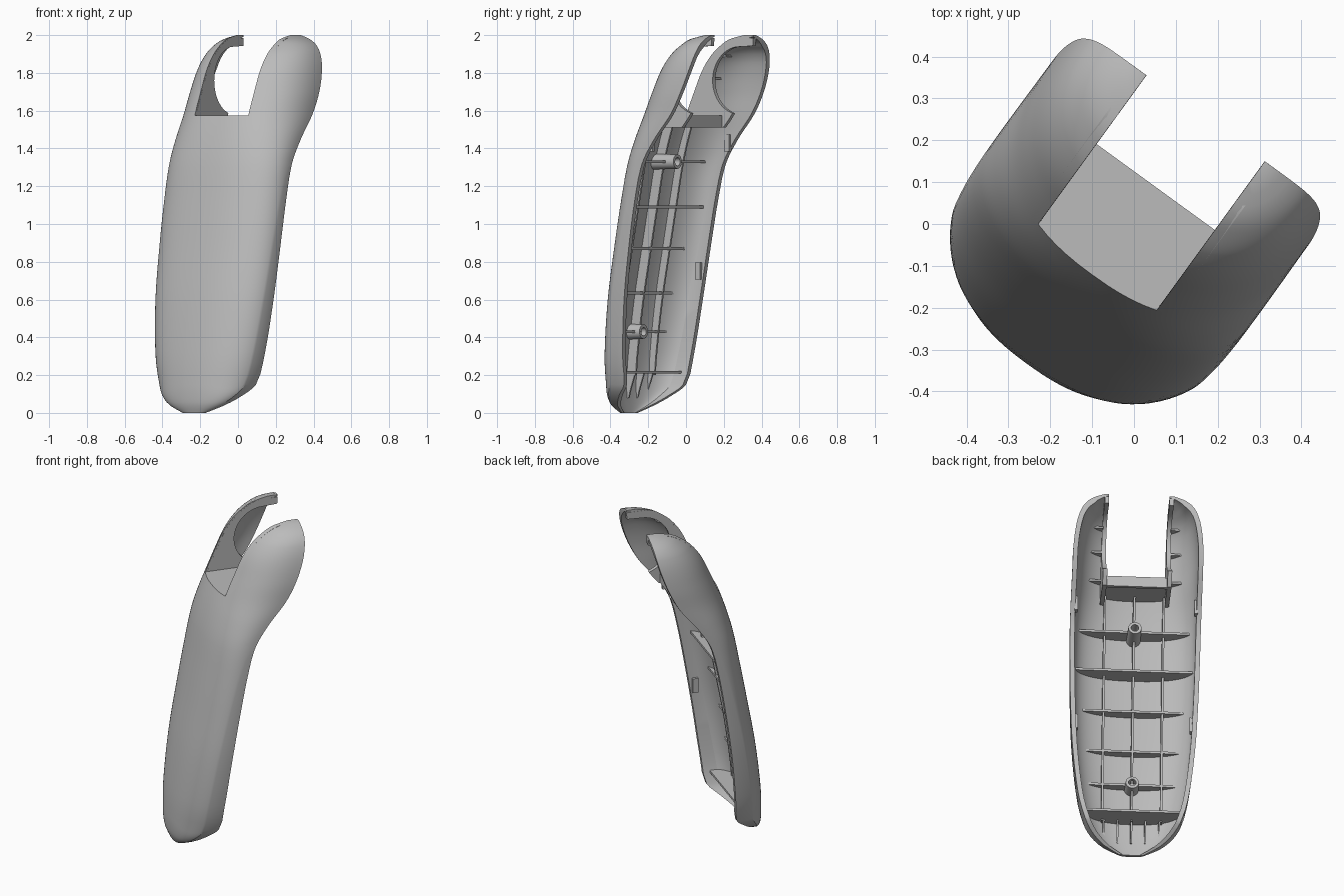
import bpy, bmesh, math
from mathutils import Vector

cube = bpy.data.objects.get("Cube")
if cube:
    bpy.data.objects.remove(cube, do_unlink=True)

TURN = math.radians(-36)
N = 2.4                 # roundness of the cross-section
SLOT, FLOOR = 0.175, 1.575

grey = bpy.data.materials.new("light grey plastic")
grey.use_nodes = True
grey.diffuse_color = (0.5, 0.5, 0.5, 1)
grey.node_tree.nodes["Principled BSDF"].inputs["Base Color"].default_value = (0.5, 0.5, 0.5, 1)

# height, half width, front depth, back edge depth, wall thickness
ROWS = [
    (0, .07, -.40, -.375, .02), (.04, .165, -.415, -.335, .03),
    (.09, .235, -.42, -.275, .03), (.15, .28, -.42, -.21, .028),
    (.3, .32, -.41, -.19, .028), (.6, .355, -.37, -.155, .028),
    (.9, .37, -.315, -.11, .028), (1.15, .376, -.268, -.065, .028),
    (1.32, .378, -.235, -.02, .028), (1.45, .378, -.2, .06, .028),
    (1.58, .377, -.155, .165, .028), (1.7, .375, -.105, .23, .028),
    (1.82, .36, -.05, .275, .03), (1.9, .335, .01, .295, .035),
    (1.95, .30, .07, .303, .06), (1.98, .255, .12, .305, .12),
    (2, .2, .2, .305, .1)]


def slope(i, k):
    lo, hi = ROWS[max(i - 1, 0)], ROWS[min(i + 1, len(ROWS) - 1)]
    return (hi[k] - lo[k]) / (hi[0] - lo[0])


def section(z):
    """Smoothly interpolated half width, front, back and thickness at a height."""
    i = 0
    while i < len(ROWS) - 2 and ROWS[i + 1][0] < z:
        i += 1
    p, q = ROWS[i], ROWS[i + 1]
    h = q[0] - p[0]
    t = min(max((z - p[0]) / h, 0), 1)
    s = 1 - t
    return [p[k] * s * s * (1 + 2 * t) + q[k] * t * t * (3 - 2 * t)
            + h * t * s * (slope(i, k) * s - slope(i + 1, k) * t) for k in range(1, 5)]


def flare(z):
    """Widening of the curved front that leaves a flat band along the rim."""
    return 1 + 0.08 * max(0, 1 - z / 1.32)


def surface(u, z):
    a, front, back, _ = section(z)
    r = min(abs(u) / (a * flare(z)), 1)
    return back - (back - front) * (1 - r ** N) ** (1 / N)


def span(lo, hi, n):
    return [lo + (hi - lo) * i / n for i in range(n + 1)]


def finish(name, bm):
    bmesh.ops.recalc_face_normals(bm, faces=bm.faces)
    mesh = bpy.data.meshes.new(name)
    bm.to_mesh(mesh)
    bm.free()
    mesh.materials.append(grey)
    ob = bpy.data.objects.new(name, mesh)
    bpy.context.collection.objects.link(ob)
    ob.rotation_euler.z = TURN
    ob.location = (-0.01 * math.cos(TURN), -0.01 * math.sin(TURN), 0)
    return ob


def loft(name, loops):
    """Skin a list of equal closed loops and cap both ends."""
    bm = bmesh.new()
    rings = [[bm.verts.new(p) for p in loop] for loop in loops]
    n = len(rings[0])
    for r, s in zip(rings, rings[1:]):
        for i in range(n):
            j = (i + 1) % n
            bm.faces.new((r[i], r[j], s[j], s[i]))
    bm.faces.new(rings[0])
    bm.faces.new(rings[-1])
    return finish(name, bm)


def arc(a, b, back, k, z, n=20):
    """Front half of a section, from one rim to the other."""
    end = math.asin(min(1, (1 / k) ** (N / 2)))
    pts = [(-a, back, z)]
    for t in span(-end, end, 2 * n):
        x = abs(math.sin(t)) ** (2 / N) * a * k
        pts.append((math.copysign(x, t), back - b * max(math.cos(t), 0.002) ** (2 / N), z))
    return pts + [(a, back, z)]


# Outer shell
loops = []
heights = sorted(set(span(0, .15, 8) + span(.15, 1.3, 20) + span(1.3, 1.9, 26) + span(1.9, 2, 12)))
for z in heights:
    a, front, back, t = section(z)
    inner_b = max(back - front - t, 0.004)
    inner_a = max(a - min(t, 0.05), 0.03)
    loops.append(arc(a, back - front, back, flare(z), z)
                 + arc(inner_a, inner_b, back, flare(z), z)[::-1])
shell = loft("outer_shell", loops)


def box(name, u0, u1, v0, v1, z0, z1):
    return loft(name, [[(u, v0, z0), (u, v1, z0), (u, v1, z1), (u, v0, z1)] for u in (u0, u1)])


# Slot between the two fork arms
cutter = box("slot_cutter", -SLOT, SLOT, -1, 1, FLOOR, 3)
cutter.hide_render = True
mod = shell.modifiers.new("slot", 'BOOLEAN')
mod.object = cutter
mod.operation = 'DIFFERENCE'
mod.solver = 'EXACT'
bpy.context.view_layer.objects.active = shell
bpy.ops.object.modifier_apply(modifier="slot")
bpy.data.objects.remove(cutter, do_unlink=True)


def upright(name, u, half, zs, inset, back):
    """Upright plate that follows the shell from its front to a back line."""
    rows = []
    for z in zs:
        f = surface(u, z) + inset
        b = max(back(z), f + 0.002)
        rows.append([(u - half, f, z), (u + half, f, z), (u + half, b, z), (u - half, b, z)])
    return loft(name, rows)


def shelf(name, z, half, us, inset, back):
    """Level plate that follows the shell across its width."""
    rows = []
    for u in us:
        f = surface(u, z) + inset
        if f < back:
            rows.append([(u, f, z - half), (u, back, z - half), (u, back, z + half), (u, f, z + half)])
    return loft(name, rows)


# Inner fork walls with a round opening
def wall_back(z):
    back = section(z)[2]
    d = 0.18 ** 2 - (z - 1.76) ** 2
    return min(back, 0.22 - math.sqrt(d)) if d > 0 else back


for side, label in ((1, "left"), (-1, "right")):
    upright(label + "_fork_wall", side * (SLOT + 0.012), 0.0125, span(1.51, 1.985, 90), 0.006, wall_back)
    # Short ribs inside the arm
    for i, z in enumerate((1.62, 1.77, 1.89)):
        us = [side * u for u in span(SLOT + 0.02, 0.35, 12)]
        shelf(f"{label}_arm_rib_{i}", z, 0.006, us, 0.015, surface(SLOT, z) + 0.085)
    # Catches on the side walls
    for i, z in enumerate((0.75, 1.43)):
        a, _, back, _ = section(z)
        u = side * (a - 0.032)
        box(f"{label}_catch_{i}", u - 0.01, u + 0.01, back - 0.05, back - 0.015, z - 0.045, z + 0.045)

# Slot floor and its rear lip
shelf("slot_floor", FLOOR - 0.014, 0.014, span(-0.19, 0.19, 20), 0.006, 0.10)
box("slot_floor_lip", -0.19, 0.19, 0.082, 0.102, 1.51, FLOOR)

# Cross ribs
for i, (z, depth) in enumerate(((.215, .18), (.43, .08), (.635, .08), (.87, .09), (1.09, .14), (1.33, .12))):
    a, front, back, _ = section(z)
    shelf(f"cross_rib_{i}", z, 0.007, span(0.02 - a, a - 0.02, 60), 0.015, min(front + depth, back - 0.02))

# Long ribs and bottom teeth
for i, u in enumerate((-0.17, 0, 0.17)):
    upright(f"long_rib_{i}", u, 0.006, span(0.2, 1.55, 40), 0.015, lambda z: section(z)[1] + 0.085)
for i, u in enumerate(span(-0.16, 0.16, 4)):
    upright(f"bottom_tooth_{i}", u, 0.005, span(0.08, 0.22, 8), 0.015,
            lambda z: section(z)[1] + 0.04 + 0.3 * (z - 0.08))

# Screw bosses
for i, (z, length) in enumerate(((0.43, 0.11), (1.33, 0.17))):
    v = section(z)[1]
    rings = []
    for r, y in ((.042, v + .015), (.038, v + length), (.022, v + length), (.022, v + .03)):
        rings.append([(r * math.cos(t), y, z + r * math.sin(t)) for t in span(0, math.tau, 24)[:-1]])
    loft(f"screw_boss_{i}", rings)

# Smooth shading with sharp edges kept
bpy.ops.object.select_all(action='DESELECT')
for ob in bpy.context.collection.objects:
    if ob.type == 'MESH' and ob.data.materials and ob.data.materials[0] == grey:
        ob.select_set(True)
bpy.context.view_layer.objects.active = shell
bpy.ops.object.shade_smooth_by_angle(angle=math.radians(30))
